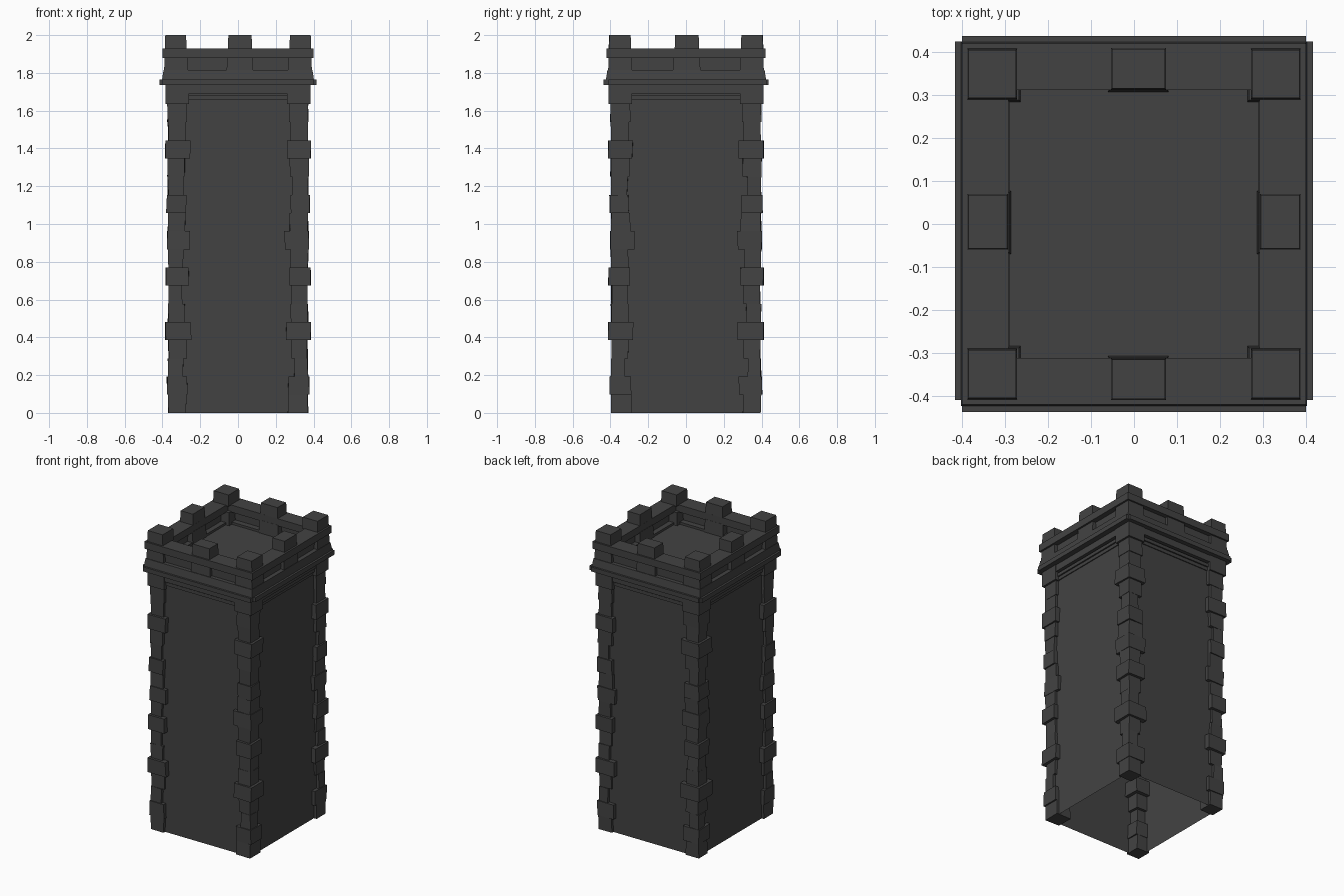
import bpy, bmesh, random

if "Cube" in bpy.data.objects:
    bpy.data.objects.remove(bpy.data.objects["Cube"])
random.seed(4)


def finish(name, bm):
    bmesh.ops.recalc_face_normals(bm, faces=bm.faces)
    me = bpy.data.meshes.new(name)
    bm.to_mesh(me)
    bm.free()
    ob = bpy.data.objects.new(name, me)
    bpy.context.collection.objects.link(ob)
    return ob


def add_box(bm, x0, x1, y0, y1, z0, z1, taper=0.0, jitter=0.0):
    """Box between limits; the top is pulled in by taper, corners jittered."""
    geo = bmesh.ops.create_cube(bm, size=1)
    for v in geo["verts"]:
        top = v.co.z > 0
        t = taper if top else 0
        j = lambda: random.uniform(-jitter, jitter)
        v.co = ((x1 - t if v.co.x > 0 else x0 + t) + j(),
                (y1 - t if v.co.y > 0 else y0 + t) + j(),
                z1 if top else z0)
    return geo["verts"]


def corner_box(bm, sx, sy, xi, xo, yi, yo, z0, z1, taper=0.0, jitter=0.0):
    xs, ys = sorted((sx * xi, sx * xo)), sorted((sy * yi, sy * yo))
    add_box(bm, *xs, *ys, z0, z1, taper, jitter)


def ring(name, xo, yo, xi, yi, z0, z1, taper=0.0):
    """Square frame swept from four profile points."""
    bm = bmesh.new()
    loops = []
    for x, y, z in ((xo, yo, z0), (xo - taper, yo - taper, z1), (xi, yi, z1), (xi, yi, z0)):
        loops.append([bm.verts.new((sx * x, sy * y, z))
                      for sx, sy in ((-1, -1), (1, -1), (1, 1), (-1, 1))])
    for k in range(4):
        a, b = loops[k], loops[(k + 1) % 4]
        for i in range(4):
            n = (i + 1) % 4
            bm.faces.new((a[i], a[n], b[n], b[i]))
    return finish(name, bm)


CORNERS = [(sx, sy) for sx in (-1, 1) for sy in (-1, 1)]

# Hollow tower walls, open at the bottom
bm = bmesh.new()
add_box(bm, -.352, .352, -.378, .378, 0, 1.74)
bmesh.ops.delete(bm, geom=[f for f in bm.faces if f.calc_center_median().z < .01],
                 context="FACES_ONLY")
finish("tower_walls", bm)

# Corner stones: 17 courses with varied length and projection
inner = [.268, .262, .294, .278, .25, .287, .287, .267, .285, .254,
         .272, .274, .292, .275, .254, .28, .267]
out = [0, .006, 0, -.003, .015, 0, -.003, .014, 0, .004,
       0, .008, 0, .003, .015, 0, .003]
bm = bmesh.new()
h = 1.635 / 17
for sx, sy in CORNERS:
    for i, (a, o) in enumerate(zip(inner, out)):
        w = a + random.uniform(-.008, .008)
        corner_box(bm, sx, sy, w, .37 + o, w + .025, .396 + o,
                   i * h, (i + 1) * h, 0, .003)
finish("corner_stones", bm)

# Corner capitals
bm = bmesh.new()
for sx, sy in CORNERS:
    corner_box(bm, sx, sy, .26, .384, .285, .41, 1.635, 1.74)
finish("corner_capitals", bm)

# Lintels and the thin moulding under them
ring("lintel_band", .38, .406, .34, .365, 1.69, 1.74)
ring("lower_moulding", .367, .393, .34, .365, 1.66, 1.682)
ring("thin_moulding", .358, .384, .34, .365, 1.638, 1.66)

# Cornice: overlapping bars
bm = bmesh.new()
for s in (-1, 1):
    ys = sorted((s * .32, s * .437))
    add_box(bm, -.40, .40, *ys, 1.735, 1.765)
    xs = sorted((s * .29, s * .416))
    add_box(bm, *xs, -.41, .425, 1.735, 1.765)
finish("cornice", bm)

# Roof deck
bm = bmesh.new()
add_box(bm, -.36, .36, -.385, .385, 1.745, 1.80)
finish("roof_deck", bm)

# Parapet: base course, recessed panels, top rail
ring("parapet_base", .402, .424, .29, .312, 1.765, 1.815, .008)
ring("parapet_panels", .365, .39, .325, .35, 1.80, 1.89)
ring("parapet_rail", .40, .42, .292, .312, 1.88, 1.928)

# Posts beneath the rail and merlons above it
posts, merlons = bmesh.new(), bmesh.new()
for sx, sy in CORNERS:
    corner_box(posts, sx, sy, .264, .392, .284, .413, 1.795, 1.885, .004)
    corner_box(merlons, sx, sy, .272, .388, .29, .408, 1.925, 2.0, .003)
for s in (-1, 1):
    ys = sorted((s * .307, s * .413))
    add_box(posts, -.061, .081, *ys, 1.795, 1.885, .004)
    ys = sorted((s * .312, s * .41))
    add_box(merlons, -.054, .075, *ys, 1.925, 2.0, .003)
    xs = sorted((s * .286, s * .392))
    add_box(posts, *xs, -.07, .077, 1.795, 1.885, .004)
    xs = sorted((s * .292, s * .388))
    add_box(merlons, *xs, -.06, .07, 1.925, 2.0, .003)
finish("parapet_posts", posts)
finish("merlons", merlons)

# Dark stone colour on every part
mat = bpy.data.materials.new("dark_stone")
mat.diffuse_color = (.055, .055, .055, 1)
mat.use_nodes = True
mat.node_tree.nodes["Principled BSDF"].inputs["Base Color"].default_value = mat.diffuse_color
for ob in bpy.context.collection.objects:
    ob.data.materials.append(mat)
